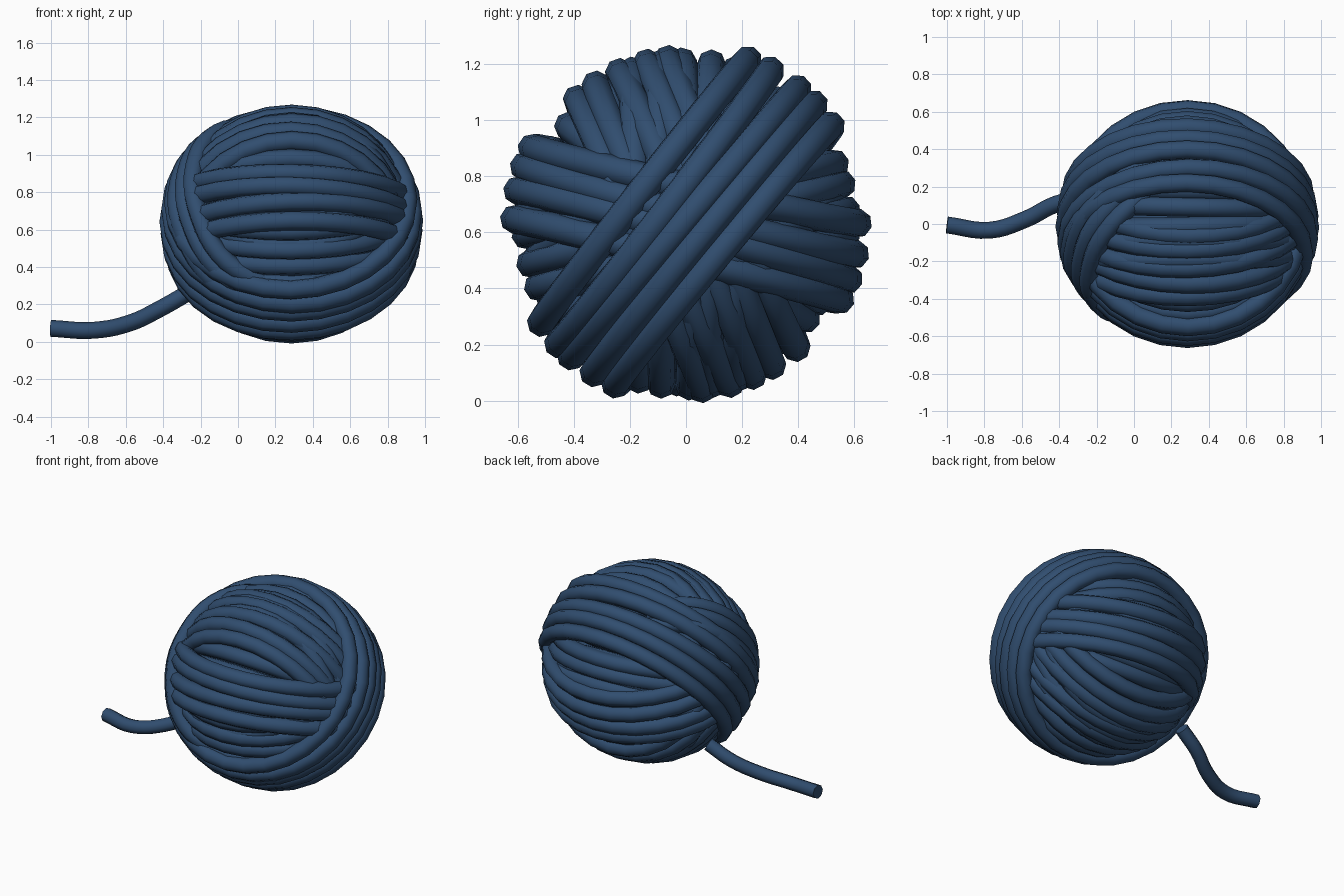
import bpy, math, random
from mathutils import Vector

if "Cube" in bpy.data.objects:
    bpy.data.objects.remove(bpy.data.objects["Cube"])

random.seed(4)
CENTRE = Vector((0.285, 0, 0.63))

mat = bpy.data.materials.new("blue_yarn")
mat.diffuse_color = (0.03, 0.075, 0.16, 1)
mat.use_nodes = True
mat.node_tree.nodes["Principled BSDF"].inputs["Base Color"].default_value = mat.diffuse_color


def yarn(name, paths, cyclic=False, radius=0.052):
    """Sweep an eight-sided strand along each path and store it as one mesh."""
    cu = bpy.data.curves.new(name + "_path", 'CURVE')
    cu.dimensions = '3D'
    cu.bevel_depth = radius
    cu.bevel_resolution = 2
    cu.use_fill_caps = True
    for pts in paths:
        if cyclic:
            sp = cu.splines.new('POLY')
            sp.points.add(len(pts) - 1)
            for q, p in zip(sp.points, pts):
                q.co = (*p, 1)
            sp.use_cyclic_u = True
        else:
            sp = cu.splines.new('BEZIER')
            sp.bezier_points.add(len(pts) - 1)
            sp.resolution_u = 5
            for bp, p in zip(sp.bezier_points, pts):
                bp.co = p
                bp.handle_left_type = bp.handle_right_type = 'AUTO'
    tmp = bpy.data.objects.new(name + "_tmp", cu)
    bpy.context.collection.objects.link(tmp)
    dg = bpy.context.evaluated_depsgraph_get()
    me = bpy.data.meshes.new_from_object(tmp.evaluated_get(dg))
    bpy.data.objects.remove(tmp)
    bpy.data.curves.remove(cu)
    me.name = name
    me.materials.clear()
    me.materials.append(mat)
    ob = bpy.data.objects.new(name, me)
    bpy.context.collection.objects.link(ob)
    bpy.ops.object.select_all(action='DESELECT')
    ob.select_set(True)
    bpy.context.view_layer.objects.active = ob
    bpy.ops.object.shade_smooth_by_angle(angle=math.radians(60))
    return ob


def loop(angle, rx, ry, off, tilt, n=28):
    """One elliptical turn of yarn passing near both ends of the x axis."""
    a = math.radians(angle)
    nrm = Vector((tilt, -math.sin(a), math.cos(a))).normalized()
    u = (Vector((1, 0, 0)) - nrm * nrm.x).normalized()
    v = nrm.cross(u)
    ra, rb = math.sqrt(rx * rx - off * off), math.sqrt(ry * ry - off * off)
    return [CENTRE + nrm * off + u * ra * math.cos(t) + v * rb * math.sin(t)
            for t in (2 * math.pi * i / n for i in range(n))]


# Bundles of parallel turns: name, angle, x radius, other radius, mid offset, turns
bundles = [
    ("outer_winding", 51, 0.655, 0.624, 0.008, 5),
    ("side_winding", -14, 0.622, 0.612, 0.005, 4),
    ("top_winding", 113, 0.600, 0.590, 0.0, 5),
    ("upright_winding", 90, 0.592, 0.578, 0.0, 5),
    ("lower_winding", 14, 0.585, 0.572, 0.0, 5),
    ("slanted_winding", 145, 0.560, 0.545, 0.0, 6),
    ("inner_winding", 38, 0.560, 0.550, 0.0, 6),
]
for name, angle, rx, ry, mid, count in bundles:
    paths = []
    for i in range(count):
        off = mid + (i - (count - 1) / 2) * 0.09
        paths.append(loop(angle + random.uniform(-1.5, 1.5), rx, ry, off,
                          random.uniform(-0.03, 0.03)))
    yarn(name, paths, True)

# Three strands crossing over the left of the ball, ends tucked under
route = [(0.10, 0.24, 1.2), (-0.12, 0.0, 1.12), (-0.23, -0.22, 0.93),
         (-0.20, -0.40, 0.67), (-0.07, -0.50, 0.42), (0.15, -0.53, 0.25)]
shift = Vector((0.10, -0.75, 0.60)) * 0.09
crossing = []
for k in range(3):
    pts = []
    for i, p in enumerate(route):
        d = Vector(p) - CENTRE - shift * k
        d /= math.sqrt((d.x / 0.652) ** 2 + (d.y / 0.618) ** 2 + (d.z / 0.612) ** 2)
        pts.append(CENTRE + d * (0.93 if i in (0, len(route) - 1) else 1.0))
    crossing.append(pts)
yarn("crossing_strands", crossing)

# Loose tail lying on the ground
yarn("loose_tail", [[Vector(p) for p in (
    (-1.0, -0.005, 0.072), (-0.77, -0.033, 0.062), (-0.58, 0.025, 0.10),
    (-0.42, 0.105, 0.175), (-0.27, 0.14, 0.26))]], radius=0.045)

# Hidden core that closes the gaps between turns
bpy.ops.mesh.primitive_uv_sphere_add(segments=24, ring_count=16, radius=0.53, location=CENTRE)
core = bpy.context.object
core.name = "core"
core.data.materials.append(mat)
bpy.ops.object.shade_smooth()
